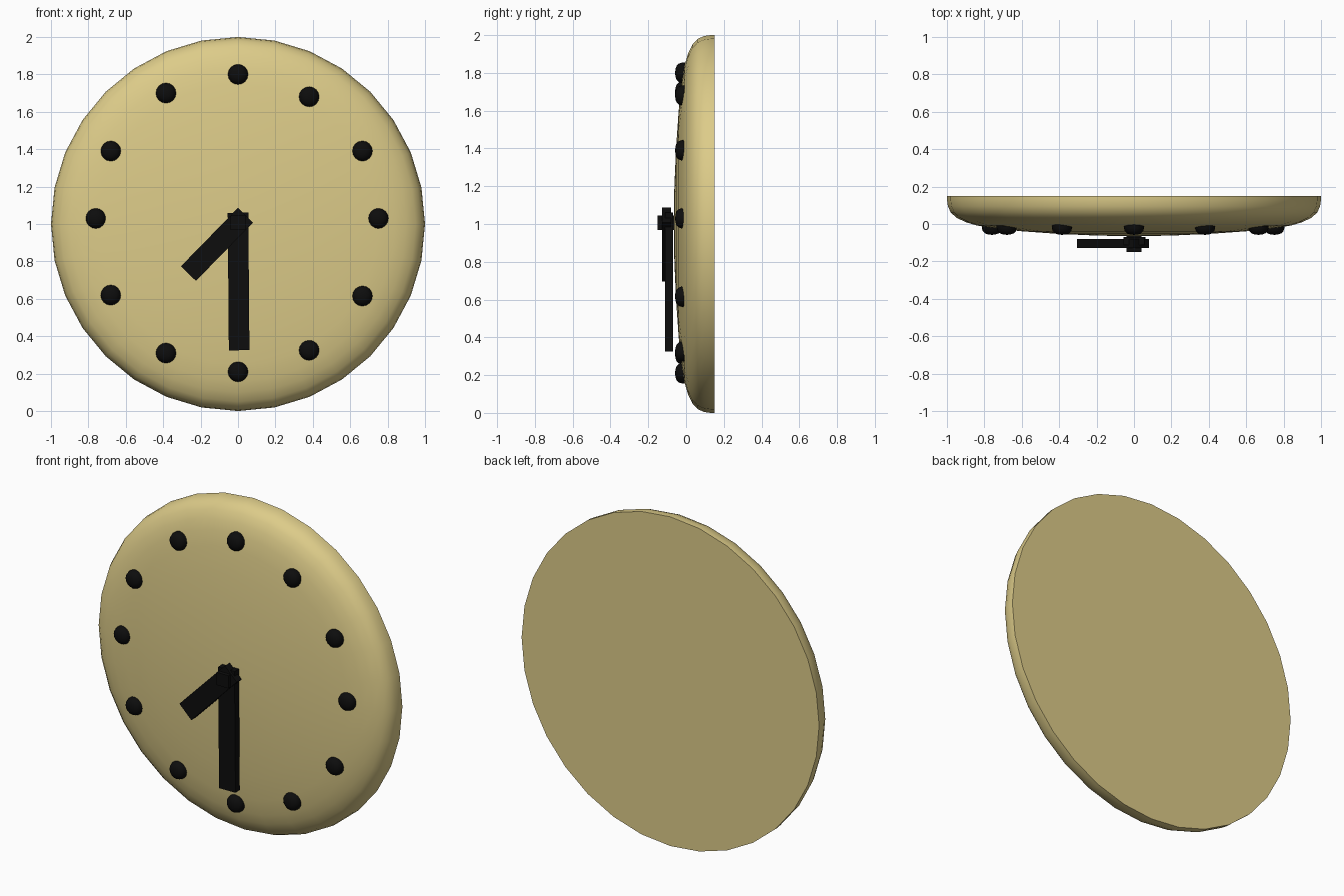
import bpy, bmesh, math
from mathutils import Matrix, Vector

if "Cube" in bpy.data.objects:
    bpy.data.objects.remove(bpy.data.objects["Cube"])


def material(name, rgb):
    m = bpy.data.materials.new(name)
    m.diffuse_color = (*rgb, 1)
    m.use_nodes = True
    m.node_tree.nodes["Principled BSDF"].inputs["Base Color"].default_value = m.diffuse_color
    return m


cream = material("warm cream", (0.72, 0.60, 0.25))
black = material("black", (0.004, 0.004, 0.004))


def finish(name, bm, mat, smooth=False):
    bmesh.ops.recalc_face_normals(bm, faces=bm.faces)
    me = bpy.data.meshes.new(name)
    bm.to_mesh(me)
    bm.free()
    ob = bpy.data.objects.new(name, me)
    bpy.context.collection.objects.link(ob)
    me.materials.append(mat)
    if smooth:
        bpy.ops.object.select_all(action='DESELECT')
        ob.select_set(True)
        bpy.context.view_layer.objects.active = ob
        bpy.ops.object.shade_smooth_by_angle(angle=math.radians(40))
    return ob


def dome(name, profile, sides, x, z, mat):
    """Solid turned about the y axis: flat back, rounded front ending in a pole."""
    bm = bmesh.new()
    rings = []
    for r, y in profile[:-1]:
        rings.append([bm.verts.new((x + r * math.sin(a), y, z + r * math.cos(a)))
                      for a in (math.tau * i / sides for i in range(sides))])
    pole = bm.verts.new((x, profile[-1][1], z))
    bm.faces.new(rings[0])
    for i in range(sides):
        j = (i + 1) % sides
        for a, b in zip(rings, rings[1:]):
            bm.faces.new((a[i], a[j], b[j], b[i]))
        bm.faces.new((rings[-1][i], rings[-1][j], pole))
    return finish(name, bm, mat, True)


def bar(name, start, end, width, y_front, y_back):
    """Box lying in front of the face, running from start to end (x, z)."""
    a, b = Vector((start[0], 0, start[1])), Vector((end[0], 0, end[1]))
    d = b - a
    mid = (a + b) / 2
    mid.y = (y_front + y_back) / 2
    bm = bmesh.new()
    bmesh.ops.create_cube(bm, size=1, matrix=Matrix.Translation(mid)
                          @ Matrix.Rotation(math.atan2(d.x, d.z), 4, 'Y')
                          @ Matrix.Diagonal((width, y_back - y_front, d.length, 1)))
    return finish(name, bm, black)


# Clock body: flat back, rounded rim, gently domed front
dome("clock_body", [(1, 0.15), (1, 0.13), (0.995, 0.095), (0.98, 0.062),
                    (0.95, 0.034), (0.90, 0.010), (0.84, -0.008), (0.75, -0.022),
                    (0.6, -0.039), (0.4, -0.053), (0.2, -0.062), (0, -0.065)],
     32, 0, 1, cream)

# Hour dots
dots = [(0, 1.80), (0.38, 1.68), (0.665, 1.39), (0.75, 1.03), (0.665, 0.615),
        (0.38, 0.325), (0, 0.21), (-0.385, 0.31), (-0.68, 0.62),
        (-0.76, 1.03), (-0.68, 1.39), (-0.385, 1.70)]
for i, (x, z) in enumerate(dots):
    dome(f"hour_dot_{i + 1}", [(0.054, 0.01), (0.054, -0.022), (0.049, -0.038),
                               (0.037, -0.050), (0.02, -0.056), (0, -0.058)],
         16, x, z, black)

# Hands and centre pin
bar("minute_hand", (0.0, 1.06), (0.006, 0.325), 0.11, -0.112, -0.07)
bar("hour_hand", (0.04, 1.047), (-0.265, 0.735), 0.112, -0.127, -0.08)
bar("centre_pin", (0, 0.968), (0, 1.045), 0.08, -0.15, -0.05)
